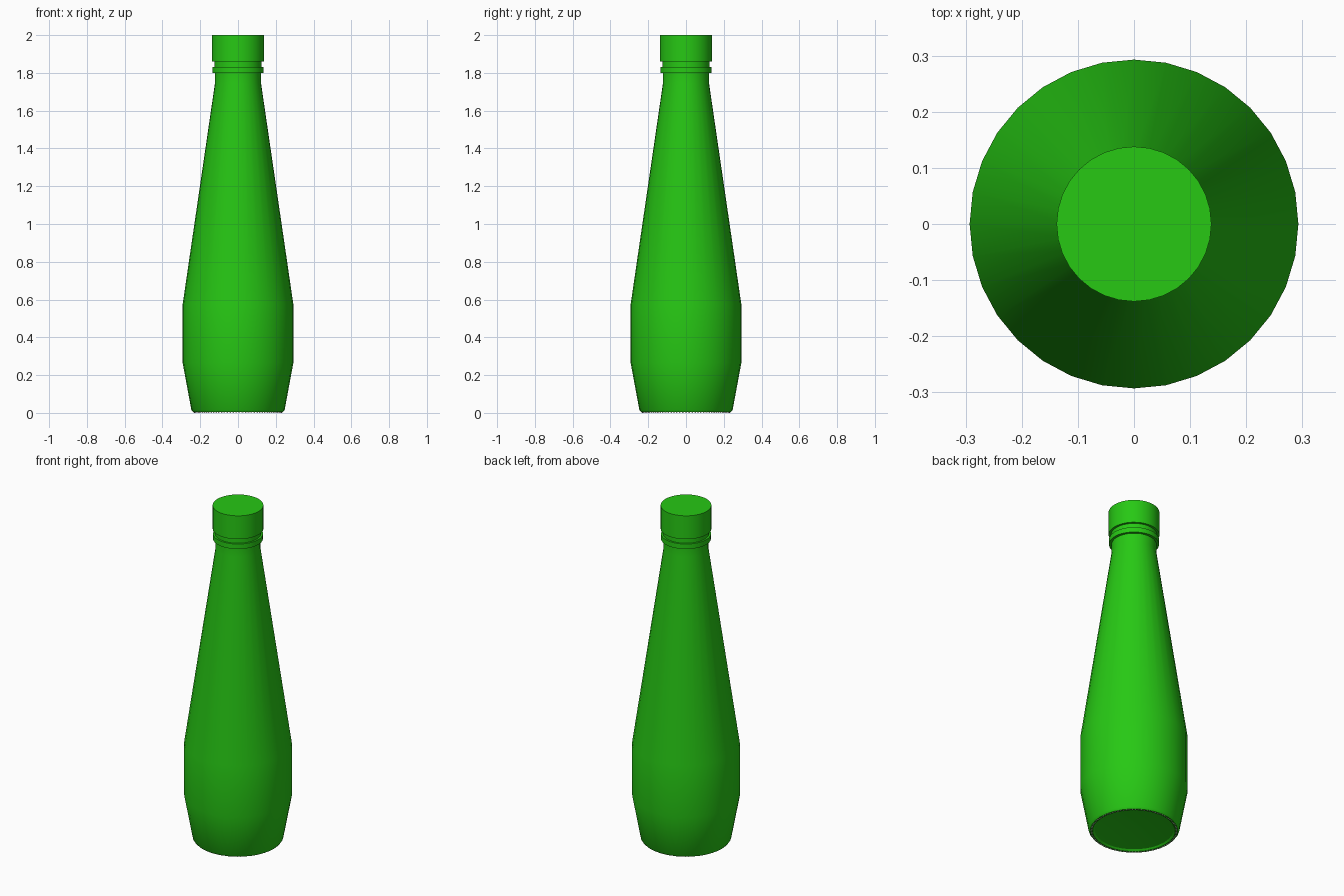
import bpy
import bmesh
from math import radians, pi, cos, sin
from mathutils import Matrix

SIDES = 32

cube = bpy.data.objects.get("Cube")
if cube:
    bpy.data.objects.remove(cube, do_unlink=True)


def material(name, rgb):
    m = bpy.data.materials.new(name)
    m.use_nodes = True
    m.diffuse_color = (*rgb, 1)
    m.node_tree.nodes["Principled BSDF"].inputs["Base Color"].default_value = (*rgb, 1)
    return m


def add_object(name, bm, mat):
    bmesh.ops.recalc_face_normals(bm, faces=bm.faces)
    mesh = bpy.data.meshes.new(name)
    bm.to_mesh(mesh)
    bm.free()
    mesh.materials.append(mat)
    ob = bpy.data.objects.new(name, mesh)
    bpy.context.collection.objects.link(ob)
    bpy.ops.object.select_all(action="DESELECT")
    ob.select_set(True)
    bpy.context.view_layer.objects.active = ob
    bpy.ops.object.shade_smooth_by_angle(angle=radians(30))
    return ob


def lathe(name, profile, mat):
    """Turn an outline of (radius, height) points about the z axis."""
    bm = bmesh.new()
    verts = [bm.verts.new((r, 0, z)) for r, z in profile]
    edges = [bm.edges.new(pair) for pair in zip(verts, verts[1:])]
    bmesh.ops.spin(bm, geom=verts + edges, cent=(0, 0, 0), axis=(0, 0, 1),
                   angle=2 * pi, steps=SIDES, use_merge=True)
    bmesh.ops.remove_doubles(bm, verts=bm.verts, dist=0.0005)
    return add_object(name, bm, mat)


green = material("bottle green", (0.02, 0.58, 0.007))
grey = material("pale grey", (0.55, 0.5, 0.52))

# Glass body with hollowed base, long shoulder and neck collar
lathe("bottle_body", [
    (0, 0.03), (0.215, 0.012), (0.225, 0.004), (0.238, 0.004), (0.247, 0.016),
    (0.293, 0.265), (0.293, 0.575), (0.122, 1.745), (0.122, 1.8),
    (0.136, 1.8), (0.136, 1.83), (0.125, 1.83), (0.125, 1.87),
], green)

# Cap
lathe("cap", [(0, 1.86), (0.138, 1.86), (0.138, 2.0), (0, 2.0)], green)

# Ring of small grip beads under the base
bm = bmesh.new()
count = 90
for i in range(count):
    a = 2 * pi * i / count
    spot = Matrix.Translation((0.231 * cos(a), 0.231 * sin(a), 0.005))
    bmesh.ops.create_icosphere(bm, subdivisions=1, radius=0.005, matrix=spot)
add_object("base_beads", bm, grey)
